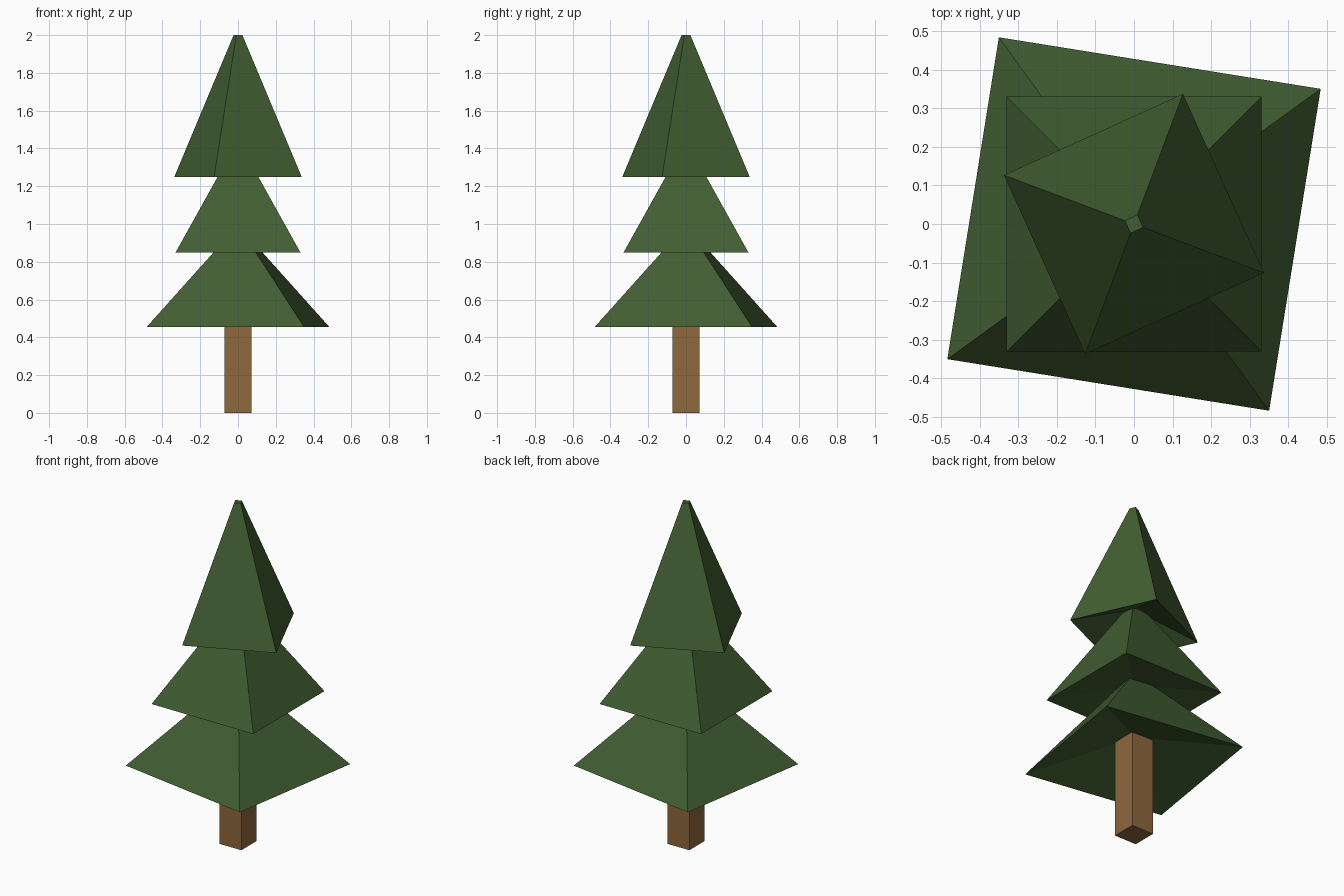
import bpy
import bmesh
import math

if "Cube" in bpy.data.objects:
    bpy.data.objects.remove(bpy.data.objects["Cube"])


def material(name, rgb):
    m = bpy.data.materials.new(name)
    m.diffuse_color = (*rgb, 1.0)
    m.use_nodes = True
    m.node_tree.nodes["Principled BSDF"].inputs["Base Color"].default_value = m.diffuse_color
    return m


GREEN = material("pine green", (0.054, 0.112, 0.032))
BROWN = material("bark brown", (0.270, 0.138, 0.048))


def square_loft(name, rings, angle, mat):
    """Skin four-sided rings given as (corner radius, z), closed at both ends."""
    bm = bmesh.new()
    loops = []
    for r, z in rings:
        loops.append([bm.verts.new((r * math.cos(math.radians(angle + 90 * i)),
                                    r * math.sin(math.radians(angle + 90 * i)), z))
                      for i in range(4)])
    for low, high in zip(loops, loops[1:]):
        for i in range(4):
            j = (i + 1) % 4
            bm.faces.new((low[i], low[j], high[j], high[i]))
    bm.faces.new(loops[0][::-1])
    bm.faces.new(loops[-1])
    bmesh.ops.recalc_face_normals(bm, faces=bm.faces)
    mesh = bpy.data.meshes.new(name)
    bm.to_mesh(mesh)
    bm.free()
    mesh.materials.append(mat)
    obj = bpy.data.objects.new(name, mesh)
    bpy.context.collection.objects.link(obj)


# Trunk, running a little way into the hollow under the lowest branches
square_loft("trunk", [(0.101, 0.0), (0.101, 0.59)], 45, BROWN)

# Branch tiers: hollow underside ring, wide skirt ring, narrow top ring
square_loft("lower_branches", [(0.10, 0.575), (0.597, 0.455), (0.08, 0.922)], 35.9, GREEN)
square_loft("middle_branches", [(0.10, 0.905), (0.467, 0.85), (0.05, 1.38)], 45, GREEN)
square_loft("upper_branches", [(0.065, 1.36), (0.36, 1.25), (0.025, 2.0)], 69.4, GREEN)
